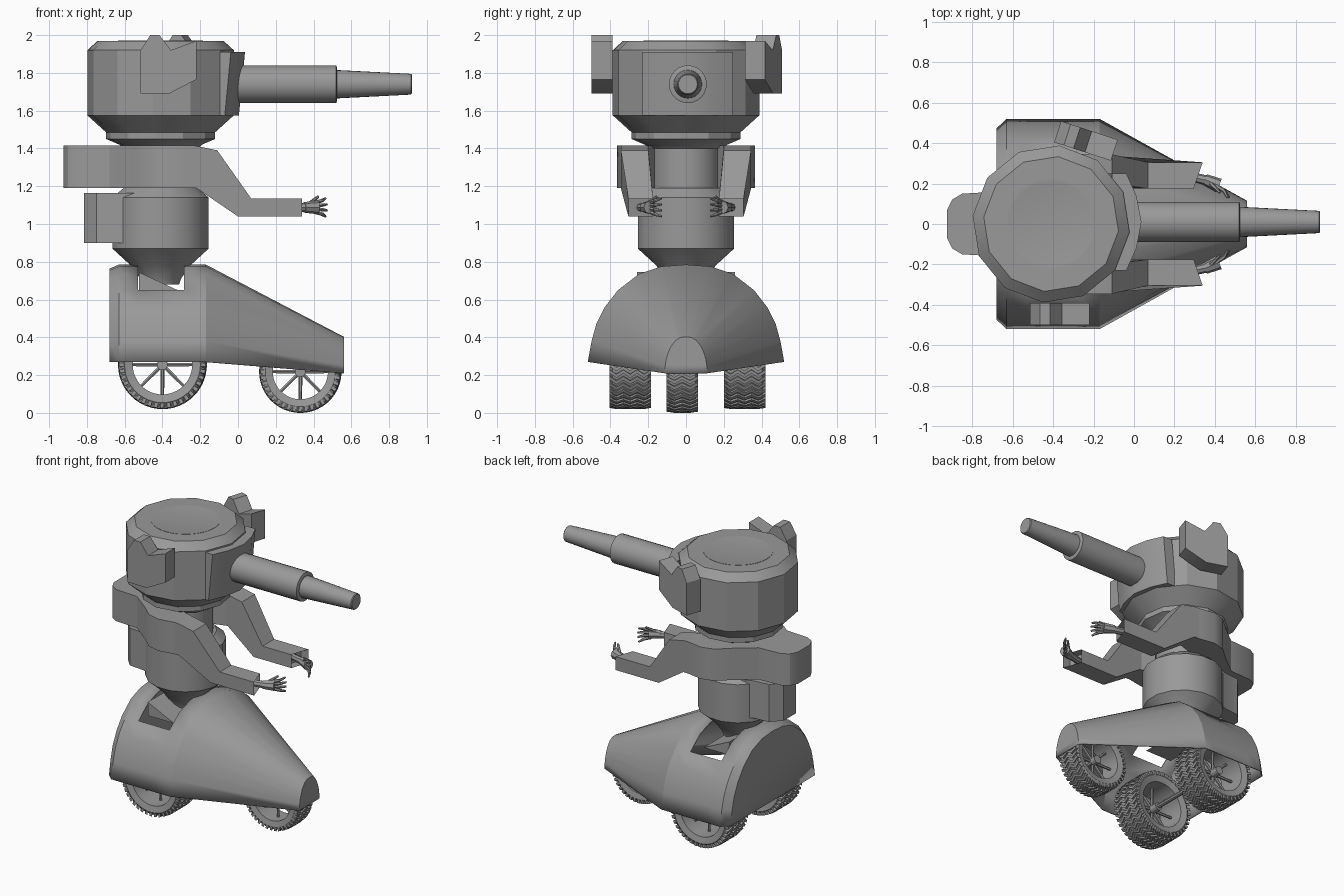
import bpy, bmesh, math
from mathutils import Vector, Matrix

cube = bpy.data.objects.get("Cube")
if cube:
    bpy.data.objects.remove(cube)

grey = bpy.data.materials.new("plain grey")
grey.use_nodes = True
GREY = (0.32, 0.32, 0.32, 1)
grey.diffuse_color = GREY
grey.node_tree.nodes["Principled BSDF"].inputs["Base Color"].default_value = GREY

AX = -0.41  # x of the tower axis


def finish(bm, name, fix=True):
    if fix:
        bmesh.ops.recalc_face_normals(bm, faces=bm.faces)
    me = bpy.data.meshes.new(name)
    bm.to_mesh(me)
    bm.free()
    me.materials.append(grey)
    me.polygons.foreach_set("use_smooth", [True] * len(me.polygons))
    me.set_sharp_from_angle(angle=0.5)
    ob = bpy.data.objects.new(name, me)
    bpy.context.collection.objects.link(ob)
    return ob


def loft(bm, rings, closed=True, caps=True):
    """Bridge equal-length rings of points."""
    vs = [[bm.verts.new(p) for p in r] for r in rings]
    n = len(vs[0])
    for a, b in zip(vs, vs[1:]):
        for i in range(n if closed else n - 1):
            j = (i + 1) % n
            bm.faces.new((a[i], a[j], b[j], b[i]))
    if caps:
        bm.faces.new(vs[0])
        bm.faces.new(vs[-1])


def lathe(bm, profile, segs, mat, start=0.0, caps=True):
    """Spin (radius, height) pairs round local z."""
    rings = []
    for r, h in profile:
        angles = [start + math.tau * k / segs for k in range(segs)]
        rings.append([mat @ Vector((r * math.cos(a), r * math.sin(a), h)) for a in angles])
    loft(bm, rings, caps=caps)


def lathe_part(name, profile, segs, mat, start=0.0):
    bm = bmesh.new()
    lathe(bm, profile, segs, mat, start)
    return finish(bm, name)


def rod(bm, p, q, r1, r2, segs=8):
    p, q = Vector(p), Vector(q)
    d = q - p
    m = Matrix.Translation(p) @ d.to_track_quat("Z", "Y").to_matrix().to_4x4()
    lathe(bm, [(r1, 0), (r2, d.length)], segs, m)


def slab(name, outline, z0, z1):
    bm = bmesh.new()
    loft(bm, [[(x, y, z) for x, y in outline] for z in (z0, z1)])
    return finish(bm, name)


def both_sides(half):
    return half + [(x, -y) for x, y in reversed(half)]


tower = Matrix.Translation((AX, 0, 0))
along_x = Matrix.Rotation(math.pi / 2, 4, "Y")

# Head with recessed hatch, neck, torso
lathe_part("head", [(.2, 1.40), (.22, 1.42), (.29, 1.45), (.29, 1.485), (.39, 1.575), (.39, 1.92),
                    (.335, 1.97)], 12, tower, math.radians(-6)).name = "head"
lathe_part("hatch_rim", [(.225, 1.96), (.225, 1.972), (.21, 1.972), (.205, 1.971)], 32, tower)
lathe_part("neck", [(.18, 1.12), (.18, 1.41)], 16, tower)
lathe_part("torso", [(.1, .68), (.11, .71), (.16, .78), (.26, .87), (.26, 1.14), (.2, 1.19)], 16, tower,
           math.pi / 16)
slab("torso_back_pack", both_sides([(-.815, .07), (-.75, .14), (-.64, .15), (-.5, .2)]), .9, 1.165)

# Shoulder block, wide at the arms with a rounded lobe behind
slab("shoulders", both_sides([(-.925, .07), (-.9, .12), (-.85, .15), (-.68, .16), (-.55, .26), (-.46, .34),
                              (-.37, .365), (-.23, .34), (-.23, .2), (-.36, .16)]), 1.19, 1.415)

# Gun mantlet and barrel
bm = bmesh.new()
plan = both_sides([(-.12, .24), (-.05, .24), (.0, .13), (.025, .0)])
loft(bm, [[(x + s, y + .01, z) for x, y in plan] for s, z in ((-.02, 1.575), (.012, 1.91))])
bmesh.ops.remove_doubles(bm, verts=bm.verts, dist=.0001)
finish(bm, "gun_mantlet")
lathe_part("gun_barrel", [(.1, 0), (.1, .53), (.085, .535), (.075, .535), (.055, .925), (.05, .93)], 24,
           Matrix.Translation((-.01, .01, 1.74)) @ along_x)

# Notched ear plates
EAR = [(-.15, -.13), (0, -.13), (.145, -.055), (.145, .15), (.01, .1), (-.05, .18), (-.1, .18), (-.15, .1)]
for name, x, y, turn in (("near_ear", -.365, -.445, 0), ("far_ear", -.235, .41, -18)):
    bm = bmesh.new()
    m = Matrix.Translation((x, y, 1.82)) @ Matrix.Rotation(math.radians(turn), 4, "Z")
    loft(bm, [[m @ Vector((u, d, w)) for u, w in EAR] for d in (-.055, .055)])
    finish(bm, name)

# Arms with hollow cuffs, and hands
ARM = [(-.37, 1.415), (-.23, 1.415), (-.11, 1.39), (.07, 1.135), (.34, 1.135), (.34, 1.04), (0, 1.04),
       (-.22, 1.19), (-.37, 1.19)]
for name, s in (("near", -1), ("far", 1)):
    bm = bmesh.new()
    inner = [(x - (.045 if x > .3 else 0), s * (.2 if x < 0 else .175), z) for x, z in ARM]
    outer = [(x, s * (.345 if x < 0 else .305), z) for x, z in ARM]
    loft(bm, [inner, outer])
    bm.faces.ensure_lookup_table()
    cuff = max(bm.faces, key=lambda f: f.calc_center_median().x)
    bmesh.ops.inset_individual(bm, faces=[cuff], thickness=.01)
    bmesh.ops.translate(bm, verts=cuff.verts, vec=(-.06, 0, 0))
    finish(bm, name + "_arm")

    bm = bmesh.new()
    rod(bm, (.26, s * .24, 1.088), (.36, s * .215, 1.088), .022, .025)
    rod(bm, (.35, s * .22, 1.088), (.42, s * .19, 1.088), .028, .036)
    for k in range(4):
        t = k - 1.5
        knuckle = (.445, s * .165, 1.088 + t * .024)
        rod(bm, (.405, s * .19, 1.088 + t * .016), knuckle, .011, .01, 6)
        rod(bm, knuckle, (.475 - abs(t) * .008, s * .13, 1.088 + t * .032), .01, .006, 6)
    rod(bm, (.38, s * .2, 1.11), (.425, s * .155, 1.145), .011, .007, 6)
    finish(bm, name + "_hand")

# Arched cowl: open below, opened on top round the waist
ARCH = [(.52, .27), (.5, .38), (.475, .47), (.43, .56), (.36, .65), (.25, .735), (.13, .775)]


def arch(x, wide=1.0, low=.27, tall=1.0):
    half = [(y * wide, low + (z - .27) * tall) for y, z in ARCH]
    pts = half + [(0, low + .515 * tall)] + [(-y, z) for y, z in reversed(half)]
    return [(x, y, z) for y, z in pts]


bm = bmesh.new()
loft(bm, [arch(-.68, .91, tall=.96), arch(-.63), arch(-.53), arch(-.285), arch(-.17),
          arch(.56, .22, .21, .375)], closed=False)
hole = [f for f in bm.faces if -.53 < f.calc_center_median().x < -.29 and f.calc_center_median().z > .65]
bmesh.ops.delete(bm, geom=hole, context="FACES")
thick = finish(bm, "cowl").modifiers.new("thickness", "SOLIDIFY")
thick.thickness = .008

# Sloping floor under the opening
bm = bmesh.new()
loft(bm, [[(-.525, y, .745), (-.525, y, .65), (-.32, y, .65)] for y in (-.26, .26)])
finish(bm, "cowl_seat")


# Wheels: tyre ring, zigzag lugs, spokes, hub
def wheel(name, x, y, z, radius, width, bends):
    hub = Matrix.Translation((x, y, z)) @ Matrix.Rotation(-math.pi / 2, 4, "X")
    w, r, rim = width / 2, radius - .012, radius * .67
    bm = bmesh.new()
    lathe(bm, [(rim, -w * .9), (r * .9, -w), (r, -w * .85), (r, w * .85), (r * .9, w), (rim, w * .9),
               (rim, -w * .9)], 48, hub, caps=False)
    bmesh.ops.remove_doubles(bm, verts=bm.verts, dist=.0001)
    finish(bm, name + "_tyre")

    bm = bmesh.new()
    lugs = 40
    for k in range(lugs):
        rings = []
        for b in range(bends + 1):
            a = math.tau * (k + .65 * (b % 2)) / lugs
            h = w * (2 * b / bends - 1)
            top = radius - (.006 if b in (0, bends) else 0)
            half = math.tau * .27 / lugs
            ring = [(r - .02, a - half), (top, a - half), (top, a + half), (r - .02, a + half)]
            rings.append([hub @ Vector((q * math.cos(t), q * math.sin(t), h)) for q, t in ring])
        loft(bm, rings)
    finish(bm, name + "_tread")

    bm = bmesh.new()
    for k in range(8):
        a = math.tau * k / 8
        tip = Vector((math.cos(a), math.sin(a), 0))
        rod(bm, hub @ (tip * .01), hub @ (tip * (rim + .01)), .011, .009, 6)
    lathe(bm, [(.028, -w * .6), (.028, w * .6)], 12, hub)
    finish(bm, name + "_spokes")


wheel("near_rear_wheel", -.4, -.295, .255, .235, .22, 6)
wheel("far_rear_wheel", -.4, .31, .255, .235, .22, 6)
wheel("nose_wheel", .33, -.02, .218, .218, .165, 4)

# Rear axle
bm = bmesh.new()
rod(bm, (-.4, -.3, .255), (-.4, .3, .255), .015, .015)
finish(bm, "rear_axle")
